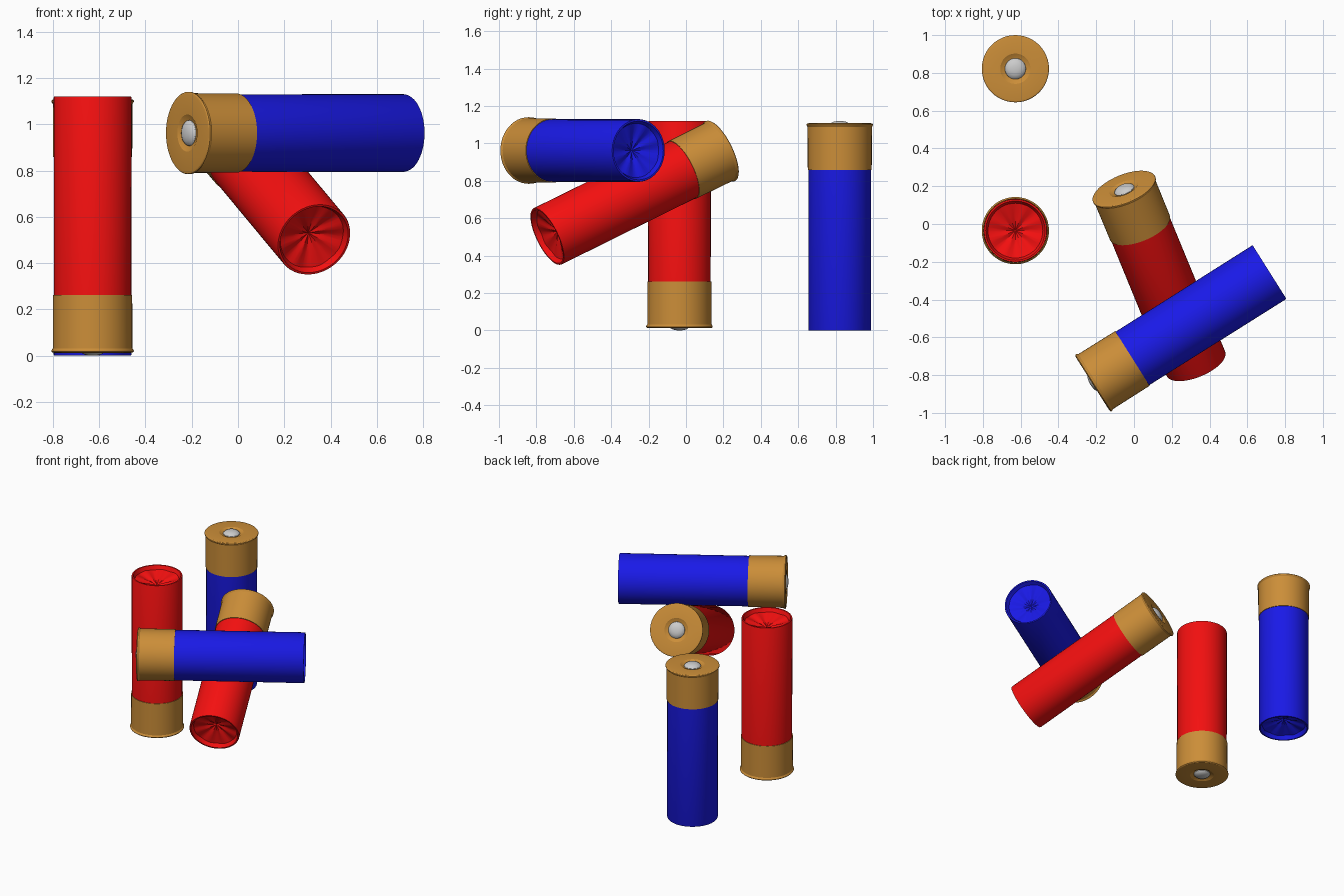
import bpy, bmesh, math
from mathutils import Vector

if "Cube" in bpy.data.objects:
    bpy.data.objects.remove(bpy.data.objects["Cube"])

SIDES = 48
LENGTH = 1.108


def material(name, rgb):
    m = bpy.data.materials.new(name)
    m.diffuse_color = (*rgb, 1)
    m.use_nodes = True
    m.node_tree.nodes["Principled BSDF"].inputs["Base Color"].default_value = m.diffuse_color
    return m


def lathe(name, profile, mat):
    """Revolve (radius, z, fold height) rows about z; folds make an 8-point star."""
    bm = bmesh.new()
    rings = []
    for r, z, fold in profile:
        if r == 0:
            rings.append([bm.verts.new((0, 0, z))] * SIDES)
            continue
        ring = []
        for i in range(SIDES):
            a = 2 * math.pi * i / SIDES
            ridge = 1 - abs((i % 6) - 3) / 3
            ring.append(bm.verts.new((r * math.cos(a), r * math.sin(a), z + fold * ridge)))
        rings.append(ring)
    for lo, hi in zip(rings, rings[1:]):
        for i in range(SIDES):
            j = (i + 1) % SIDES
            corners = list(dict.fromkeys((lo[i], lo[j], hi[j], hi[i])))
            bm.faces.new(corners)
    bmesh.ops.recalc_face_normals(bm, faces=bm.faces)
    mesh = bpy.data.meshes.new(name)
    bm.to_mesh(mesh)
    bm.free()
    mesh.materials.append(mat)
    return mesh


brass = material("brass", (0.6, 0.27, 0.04))
red = material("red_plastic", (0.9, 0.005, 0.005))
blue = material("blue_plastic", (0.01, 0.01, 0.8))
steel = material("steel", (0.55, 0.55, 0.55))

# Plastic tube with a star-folded, recessed mouth
tube = [(0, 0.03, 0), (0.167, 0.03, 0), (0.168, LENGTH - 0.005, 0), (0.166, LENGTH, 0),
        (0.157, LENGTH, 0), (0.152, LENGTH - 0.012, 0), (0.145, LENGTH - 0.03, 0.006),
        (0.08, LENGTH - 0.052, 0.012), (0.02, LENGTH - 0.067, 0.006), (0, LENGTH - 0.07, 0)]
# Metal head with flared rim and shallow pocket around the primer
head = [(0, 0.012, 0), (0.055, 0.012, 0), (0.06, 0.01, 0), (0.075, 0.004, 0), (0.08, 0.001, 0),
        (0.165, 0, 0), (0.174, 0.002, 0), (0.178, 0.006, 0), (0.178, 0.011, 0),
        (0.172, 0.02, 0), (0.171, 0.25, 0), (0.167, 0.25, 0), (0.16, 0.2, 0), (0, 0.2, 0)]
# Domed primer
primer = [(0, -0.012, 0), (0.018, -0.011, 0), (0.036, -0.007, 0), (0.049, 0.001, 0),
          (0.055, 0.008, 0), (0.056, 0.016, 0), (0, 0.016, 0)]

head_mesh = lathe("head", head, brass)
primer_mesh = lathe("primer", primer, steel)
tubes = {"red": lathe("red_tube", tube, red), "blue": lathe("blue_tube", tube, blue)}

# Label, colour, centre of the head face, direction towards the mouth
shells = [
    ("upright", "red", (-0.628, -0.035, 0.012), (0, 0, 1)),
    ("inverted", "blue", (-0.628, 0.822, LENGTH), (0, 0, -1)),
    ("level", "blue", (-0.22, -0.845, 0.962), (0.846, 0.533, 0)),
    ("leaning", "red", (-0.055, 0.19, 0.962), (0.3825, -0.93, -0.459)),
]

for label, colour, base, axis in shells:
    turn = Vector(axis).to_track_quat('Z', 'Y')
    for part, mesh in (("tube", tubes[colour]), ("head", head_mesh), ("primer", primer_mesh)):
        ob = bpy.data.objects.new(f"{label}_{colour}_{part}", mesh)
        bpy.context.collection.objects.link(ob)
        ob.location = base
        ob.rotation_mode = 'QUATERNION'
        ob.rotation_quaternion = turn

# Smooth shading with crisp edges, once per shared mesh
bpy.ops.object.select_all(action='DESELECT')
for mesh in (head_mesh, primer_mesh, *tubes.values()):
    ob = next(o for o in bpy.data.objects if o.data == mesh)
    ob.select_set(True)
    bpy.context.view_layer.objects.active = ob
bpy.ops.object.shade_smooth_by_angle(angle=math.radians(30))
